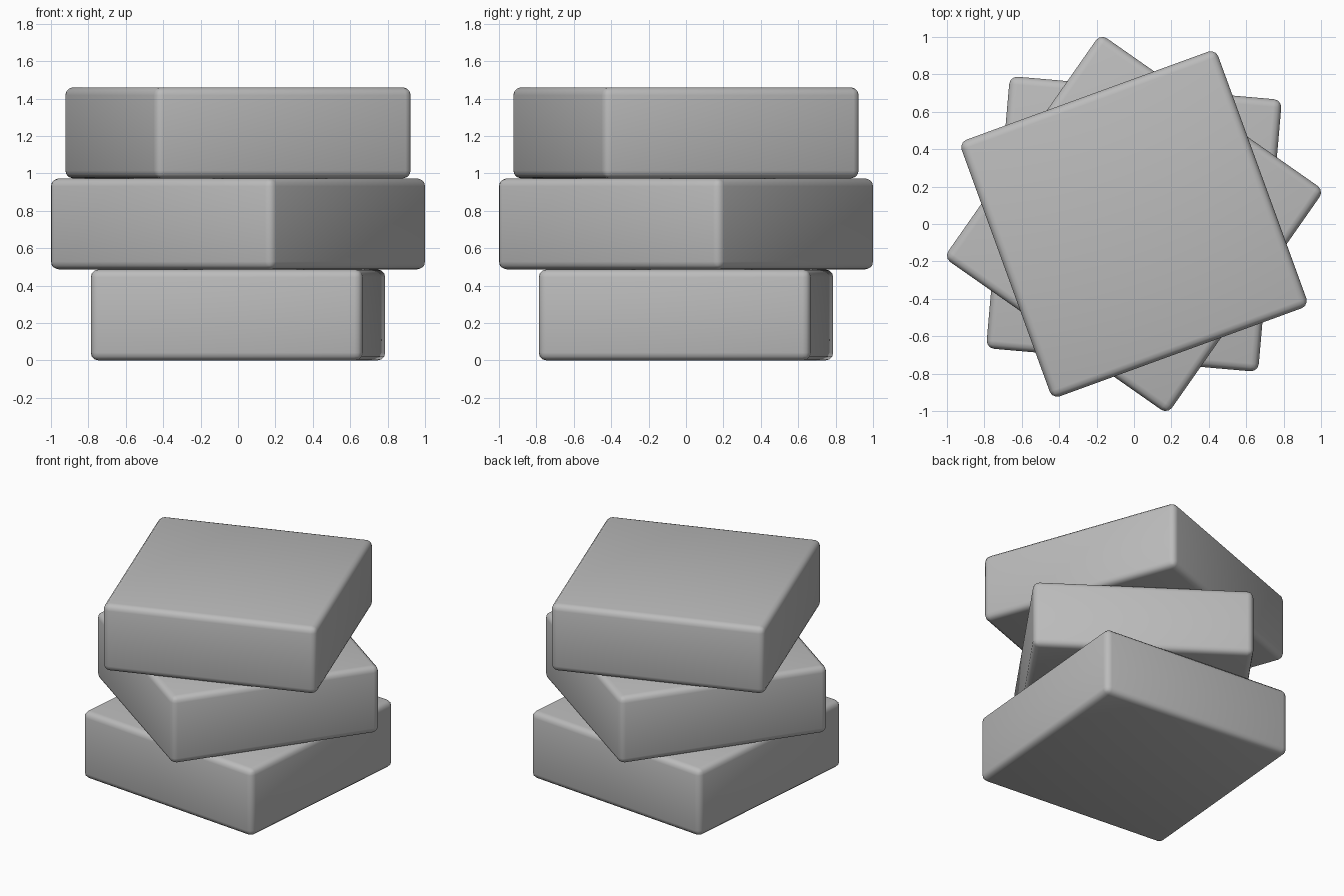
import bpy
from math import radians

cube = bpy.data.objects.get("Cube")
if cube:
    bpy.data.objects.remove(cube, do_unlink=True)

SIDE = 1.46
HEIGHT = SIDE / 3

grey = bpy.data.materials.new("plain_grey")
grey.use_nodes = True
colour = (0.5, 0.5, 0.5, 1)
grey.diffuse_color = colour
grey.node_tree.nodes["Principled BSDF"].inputs["Base Color"].default_value = colour


def slab(name, level, turn):
    """A square slab with rounded edges, turned about the vertical axis."""
    bpy.ops.mesh.primitive_cube_add(size=1, location=(0, 0, HEIGHT * (level + 0.5)))
    ob = bpy.context.object
    ob.name = name
    ob.scale = (SIDE, SIDE, HEIGHT)
    bpy.ops.object.transform_apply(location=False, rotation=False, scale=True)
    ob.rotation_euler.z = radians(turn)
    bevel = ob.modifiers.new("rounded_edges", "BEVEL")
    bevel.width = 0.042
    bevel.segments = 3
    ob.data.materials.append(grey)
    bpy.ops.object.shade_smooth()


# Three stacked slabs, each twisted differently
for level, (name, turn) in enumerate([("bottom_slab", -5), ("middle_slab", -35), ("top_slab", 20)]):
    slab(name, level, turn)
